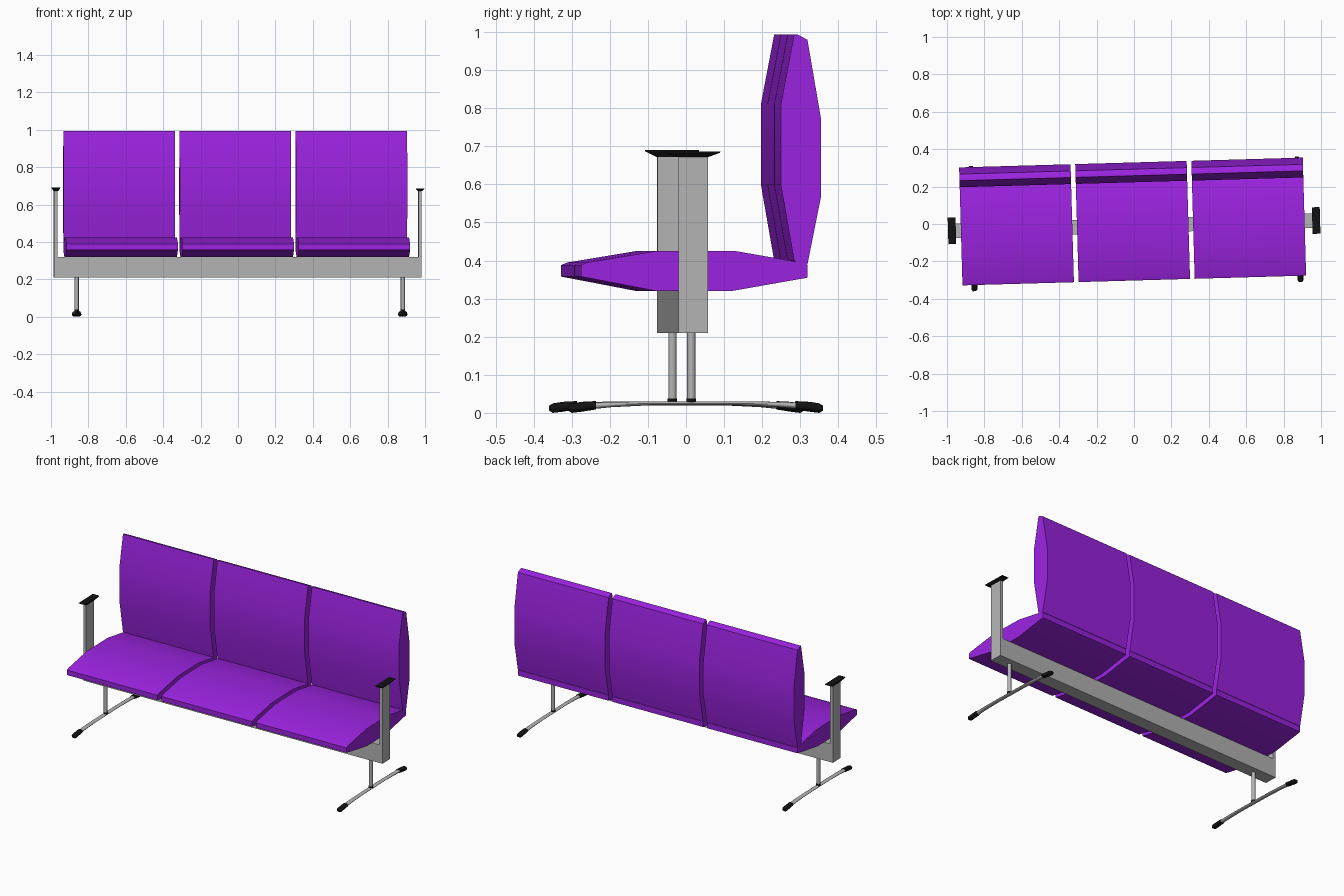
import bpy, bmesh, math
from mathutils import Matrix

if "Cube" in bpy.data.objects:
    bpy.data.objects.remove(bpy.data.objects["Cube"])

TURN = Matrix.Rotation(0.0285, 4, 'Z')   # whole bench stands slightly turned


def material(name, rgb):
    m = bpy.data.materials.new(name)
    m.diffuse_color = (*rgb, 1)
    m.use_nodes = True
    m.node_tree.nodes["Principled BSDF"].inputs["Base Color"].default_value = m.diffuse_color
    return m


PURPLE = material("purple upholstery", (0.33, 0.017, 0.75))
GREY = material("grey metal", (0.46, 0.46, 0.46))
BLACK = material("black plastic", (0.006, 0.006, 0.006))


def finish(bm, name, mat, smooth=None):
    bmesh.ops.recalc_face_normals(bm, faces=bm.faces[:])
    bm.transform(TURN)
    me = bpy.data.meshes.new(name)
    bm.to_mesh(me)
    bm.free()
    me.materials.append(mat)
    ob = bpy.data.objects.new(name, me)
    bpy.context.collection.objects.link(ob)
    if smooth:
        bpy.ops.object.select_all(action='DESELECT')
        ob.select_set(True)
        bpy.context.view_layer.objects.active = ob
        bpy.ops.object.shade_smooth_by_angle(angle=math.radians(smooth))
    return ob


def loft(rings, name, mat, smooth=None):
    """Skin a list of closed point rings and cap both ends."""
    bm = bmesh.new()
    vs = [[bm.verts.new(p) for p in r] for r in rings]
    n = len(vs[0])
    for a, b in zip(vs, vs[1:]):
        for i in range(n):
            j = (i + 1) % n
            bm.faces.new((a[i], a[j], b[j], b[i]))
    bm.faces.new(vs[0])
    bm.faces.new(vs[-1])
    return finish(bm, name, mat, smooth)


def rect(x, y, z, hx, hy):
    return [(x - hx, y - hy, z), (x + hx, y - hy, z), (x + hx, y + hy, z), (x - hx, y + hy, z)]


def disc(x, y, z, r, n=16):
    return [(x + r * math.cos(2 * math.pi * i / n), y + r * math.sin(2 * math.pi * i / n), z)
            for i in range(n)]


def oval(x, y, z0, z1, hw, n=12):
    """Upright oval section between heights z0 and z1."""
    zc, hh = (z0 + z1) / 2, (z1 - z0) / 2
    return [(x + hw * math.cos(2 * math.pi * i / n), y, zc + hh * math.sin(2 * math.pi * i / n))
            for i in range(n)]


def cushion(profile, x, name):
    w = 0.298
    loft([[(x + s * w, y, z) for y, z in profile] for s in (-1, 1)], name, PURPLE, 40)


# seats and backrests
SEAT = [(-0.302, 0.358), (-0.302, 0.388), (-0.285, 0.395), (-0.104, 0.425), (0.104, 0.425),
        (0.275, 0.395), (0.293, 0.388), (0.293, 0.355), (0.094, 0.32), (-0.104, 0.32)]
BACK = [(0.258, 0.40), (0.223, 0.60), (0.223, 0.81), (0.258, 0.993), (0.268, 0.993),
        (0.293, 0.98), (0.329, 0.77), (0.329, 0.57), (0.293, 0.39), (0.280, 0.388)]
for i, side in enumerate(("left", "middle", "right")):
    x = -0.007 + (i - 1) * 0.621
    cushion(SEAT, x, side + "_seat")
    cushion(BACK, x, side + "_backrest")

# main beam
BY = -0.009
loft([rect(-0.002, BY, z, 0.965, 0.0385) for z in (0.21, 0.32)], "beam", GREY)

for side, px, lx, top in (("left", -0.976, -0.863, 0.69), ("right", 0.972, 0.881, 0.686)):
    # armrest post with flared pad
    loft([rect(px, BY, z, 0.009, 0.0385) for z in (0.21, 0.673)], side + "_arm_post", GREY)
    loft([rect(px + 0.002, BY, 0.672, 0.011, 0.040), rect(px + 0.002, BY, top - 0.003, 0.021, 0.070),
          rect(px + 0.002, BY, top, 0.021, 0.071)], side + "_arm_pad", BLACK)
    # leg tube and collar
    loft([disc(lx, BY - 0.002, z, 0.011) for z in (0.024, 0.212)], side + "_leg", GREY, 40)
    loft([disc(lx, BY - 0.002, z, 0.0125) for z in (0.028, 0.038)], side + "_leg_collar", BLACK, 40)
    # arched foot bar
    half = [(0.28, 0.009, 0.027), (0.22, 0.015, 0.029), (0.12, 0.020, 0.030)]
    bar = [(-y, a, b) for y, a, b in half] + [(y, a, b) for y, a, b in reversed(half)]
    loft([oval(lx, y, a, b, 0.013) for y, a, b in bar], side + "_foot_bar", GREY, 50)
    # foot end caps
    for end, s in (("front", -1), ("back", 1)):
        tip = [(0.262, 0.009, 0.031), (0.30, 0.003, 0.029), (0.325, 0.0, 0.025), (0.335, 0.006, 0.019)]
        loft([oval(lx, s * y, a, b, 0.016 if y < 0.33 else 0.009) for y, a, b in tip],
             f"{side}_{end}_foot_cap", BLACK, 50)
